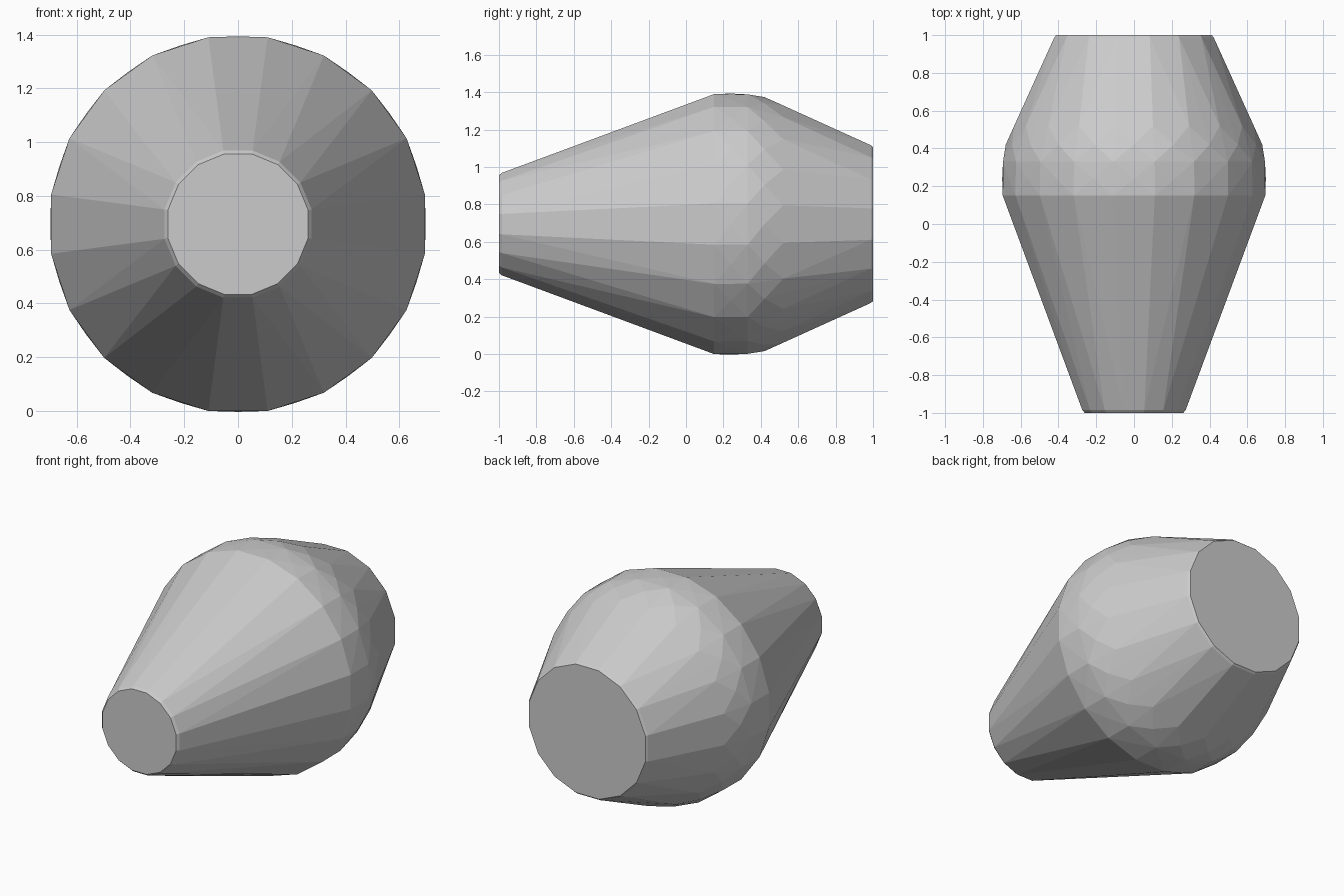
import bpy, bmesh
from math import sin, cos, pi

if "Cube" in bpy.data.objects:
    bpy.data.objects.remove(bpy.data.objects["Cube"])

AXIS_Z = 0.695

# Cross-section rings along y: (y, radius, sides, half-step offset)
RINGS = [
    (-1.0, 0.266, 16, 0.5),     # small flat end with tiny bevel
    (-0.985, 0.279, 16, 0.5),
    (0.15, 0.7035, 20, 0.5),    # sharp shoulder
    (0.24, 0.698, 20, 0.0),     # faceted rounded belly
    (0.33, 0.702, 20, 0.5),
    (0.42, 0.679, 20, 0.0),
    (0.52, 0.642, 20, 0.5),
    (0.988, 0.430, 16, 0.5),    # large flat end with tiny bevel
    (1.0, 0.420, 16, 0.5),
]

# Body: faceted convex skin wrapped around the rings
bm = bmesh.new()
for y, r, n, off in RINGS:
    for i in range(n):
        a = 2 * pi * (i + off) / n
        bm.verts.new((r * cos(a), y, AXIS_Z + r * sin(a)))
bmesh.ops.convex_hull(bm, input=bm.verts)
bmesh.ops.dissolve_limit(bm, angle_limit=0.01, verts=bm.verts, edges=bm.edges)
bmesh.ops.recalc_face_normals(bm, faces=bm.faces)

mesh = bpy.data.meshes.new("tapered_body")
bm.to_mesh(mesh)
bm.free()
body = bpy.data.objects.new("tapered_body", mesh)
bpy.context.collection.objects.link(body)
